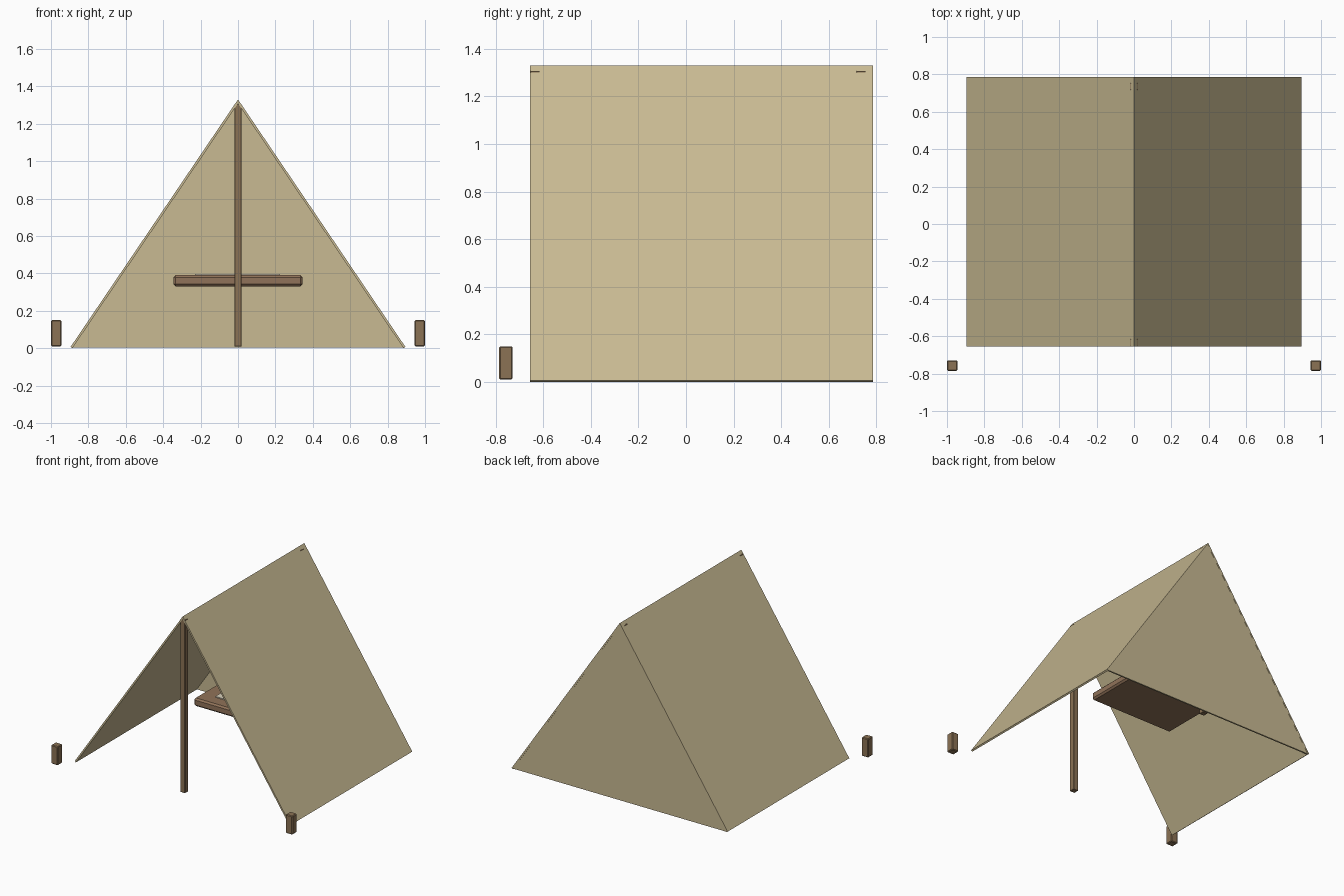
import bpy, bmesh

if "Cube" in bpy.data.objects:
    bpy.data.objects.remove(bpy.data.objects["Cube"])


def material(name, rgb):
    m = bpy.data.materials.new(name)
    m.diffuse_color = (*rgb, 1)
    m.use_nodes = True
    m.node_tree.nodes["Principled BSDF"].inputs["Base Color"].default_value = m.diffuse_color
    return m


canvas = material("canvas", (0.58, 0.49, 0.29))
wood = material("wood", (0.26, 0.17, 0.09))
dark_wood = material("table_wood", (0.28, 0.17, 0.10))
paper = material("paper", (0.72, 0.66, 0.52))


def finish(name, bm, mat):
    bmesh.ops.recalc_face_normals(bm, faces=bm.faces)
    me = bpy.data.meshes.new(name)
    bm.to_mesh(me)
    bm.free()
    me.materials.append(mat)
    ob = bpy.data.objects.new(name, me)
    bpy.context.collection.objects.link(ob)
    return ob


def box(name, lo, hi, mat, bevel=0.0):
    bm = bmesh.new()
    bmesh.ops.create_cube(bm, size=1)
    for v in bm.verts:
        v.co = [(a + b) / 2 + c * (b - a) for a, b, c in zip(lo, hi, v.co)]
    if bevel:
        bmesh.ops.bevel(bm, geom=bm.edges[:], offset=bevel, segments=1,
                        affect='EDGES', profile=0.5)
    return finish(name, bm, mat)


def prism(name, profile, y0, y1, mat):
    bm = bmesh.new()
    face = bm.faces.new([bm.verts.new((x, y0, z)) for x, z in profile])
    ext = bmesh.ops.extrude_face_region(bm, geom=[face])
    for v in ext["geom"]:
        if isinstance(v, bmesh.types.BMVert):
            v.co.y = y1
    return finish(name, bm, mat)


# Sloping roof sheets, meeting at the ridge
for side, s in (("left", -1), ("right", 1)):
    sheet = [(0, 1.33), (s * 0.895, 0.007), (s * 0.885, 0.0), (0, 1.308)]
    prism(side + "_roof_sheet", sheet, -0.655, 0.785, canvas)

# Triangular back wall
prism("back_wall", [(-0.886, 0.003), (0.886, 0.003), (0, 1.315)], 0.773, 0.784, canvas)

# Upright poles, corners just poking through the ridge
for name, y in (("front_pole", -0.635), ("back_pole", 0.735)):
    box(name, (-0.02, y - 0.02, 0.01), (0.02, y + 0.02, 1.307), wood, 0.003)

# Ground stakes in front of the tent
for side, x in (("left", -0.972), ("right", 0.972)):
    box(side + "_stake", (x - 0.028, -0.785, 0.01), (x + 0.028, -0.729, 0.15), wood, 0.005)

# Table top with a sheet of paper
box("table_top", (-0.345, -0.035, 0.33), (0.345, 0.43, 0.39), dark_wood, 0.012)
box("paper_sheet", (-0.23, 0.06, 0.388), (0.225, 0.34, 0.397), paper)
